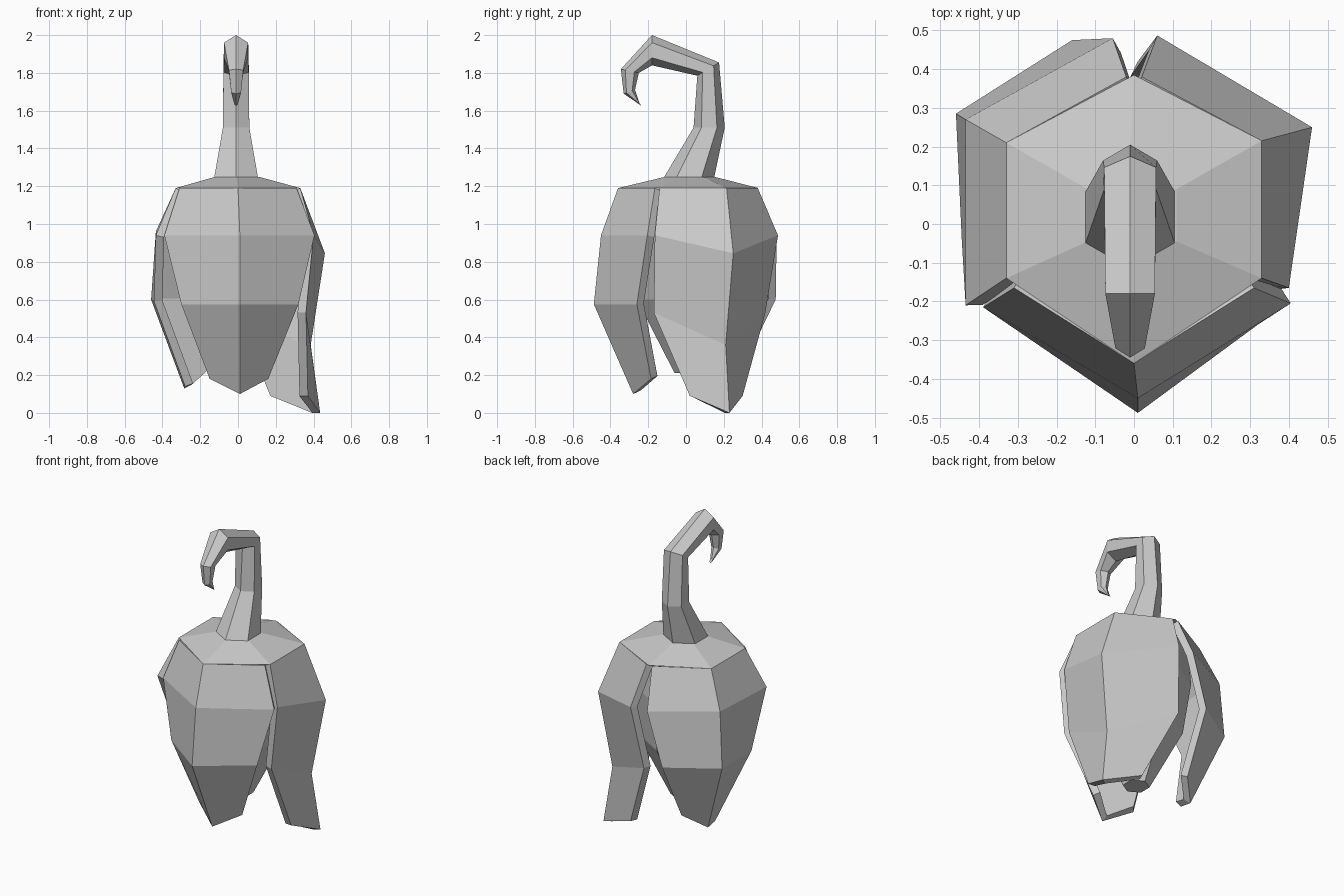
import bpy, bmesh
from math import cos, sin, pi
from mathutils import Vector

if "Cube" in bpy.data.objects:
    bpy.data.objects.remove(bpy.data.objects["Cube"])


def make_object(name, verts, faces, thickness=0.0):
    mesh = bpy.data.meshes.new(name)
    mesh.from_pydata(verts, [], faces)
    mesh.update()
    obj = bpy.data.objects.new(name, mesh)
    bpy.context.collection.objects.link(obj)
    if thickness:
        mod = obj.modifiers.new("thickness", 'SOLIDIFY')
        mod.thickness = thickness
        mod.offset = -1
    else:
        bm = bmesh.new()
        bm.from_mesh(mesh)
        bmesh.ops.recalc_face_normals(bm, faces=bm.faces)
        bm.to_mesh(mesh)
        bm.free()
    return obj


def petal(name, rows):
    """Rows from top to bottom, each: near edge, ridge, far edge (anticlockwise)."""
    verts = [p for row in rows for p in row]
    faces = [(3 * r + c, 3 * r + 3 + c, 3 * r + 4 + c, 3 * r + 1 + c)
             for r in range(len(rows) - 1) for c in range(2)]
    return make_object(name, verts, faces, 0.045)


def ring_tube(name, verts, rings):
    """Closed tube through consecutive six-sided rings."""
    faces = [(6 * s + i, 6 * s + (i + 1) % 6, 6 * s + 6 + (i + 1) % 6, 6 * s + 6 + i)
             for s in range(rings - 1) for i in range(6)]
    faces += [tuple(range(6)), tuple(range(6 * rings - 6, 6 * rings))]
    return make_object(name, verts, faces)


# Three thick, folded husk petals
petal("front_petal", [
    [(-.31, -.165, 1.19), (0, -.36, 1.19), (.31, -.165, 1.19)],
    [(-.39, -.215, .94), (.01, -.45, .94), (.405, -.205, .94)],
    [(-.30, -.26, .575), (.01, -.488, .575), (.32, -.26, .575)],
    [(-.15, -.185, .18), (.01, -.28, .10), (.16, -.185, .18)]])
petal("right_petal", [
    [(.33, -.14, 1.19), (.33, .215, 1.19), (.02, .38, 1.19)],
    [(.40, -.165, .94), (.46, .25, .845), (.06, .487, .94)],
    [(.36, -.17, .53), (.385, .21, .36), (.01, .42, .53)],
    [(.37, .02, .09), (.435, .23, 0), (.19, .30, .09)]])
petal("left_petal", [
    [(-.02, .38, 1.19), (-.33, .21, 1.19), (-.33, -.14, 1.19)],
    [(-.055, .48, .94), (-.435, .27, .96), (-.435, -.21, .94)],
    [(-.16, .475, .60), (-.46, .285, .60), (-.445, -.04, .59)],
    [(-.17, .29, .22), (-.285, .18, .13), (-.28, .10, .14)]])

# Tapering core that shows through the gaps between petals
core_rings = [(.31, 1.19), (.33, .94), (.28, .60), (.08, .21)]
ring_tube("core", [(r * cos(pi / 6 + i * pi / 3), .02 + r * sin(pi / 6 + i * pi / 3), z)
                   for r, z in core_rings for i in range(6)], len(core_rings))

# Shallow six-sided cap joining petals and stem
outer = [(.33, -.14), (.33, .215), (0, .385), (-.33, .21), (-.33, -.14), (0, -.36)]
inner = [(.11, -.045), (.11, .09), (-.01, .15), (-.12, .09), (-.12, -.045), (-.01, -.11)]
ring_tube("cap", [(x, y, 1.19) for x, y in outer] + [(x, y, 1.25) for x, y in inner], 2)

# Hooked stem: outer edge (y, z), inner edge (y, z), half width
sections = [((.15, 1.25), (-.115, 1.25), .115),
            ((.205, 1.51), (.04, 1.51), .07),
            ((.175, 1.855), (.06, 1.785), .067),
            ((-.18, 2.0), (-.18, 1.84), .064),
            ((-.345, 1.82), (-.25, 1.80), .038),
            ((-.33, 1.69), (-.27, 1.71), .026),
            ((-.235, 1.625), (-.25, 1.645), .008)]
stem_verts = []
for out, inn, w in sections:
    a, b = Vector((-.01, *out)), Vector((-.01, *inn))
    for t, side in ((0, 0), (.25, 1), (.75, 1), (1, 0), (.75, -1), (.25, -1)):
        stem_verts.append(a.lerp(b, t) + Vector((side * w, 0, 0)))
ring_tube("stem", stem_verts, len(sections))
